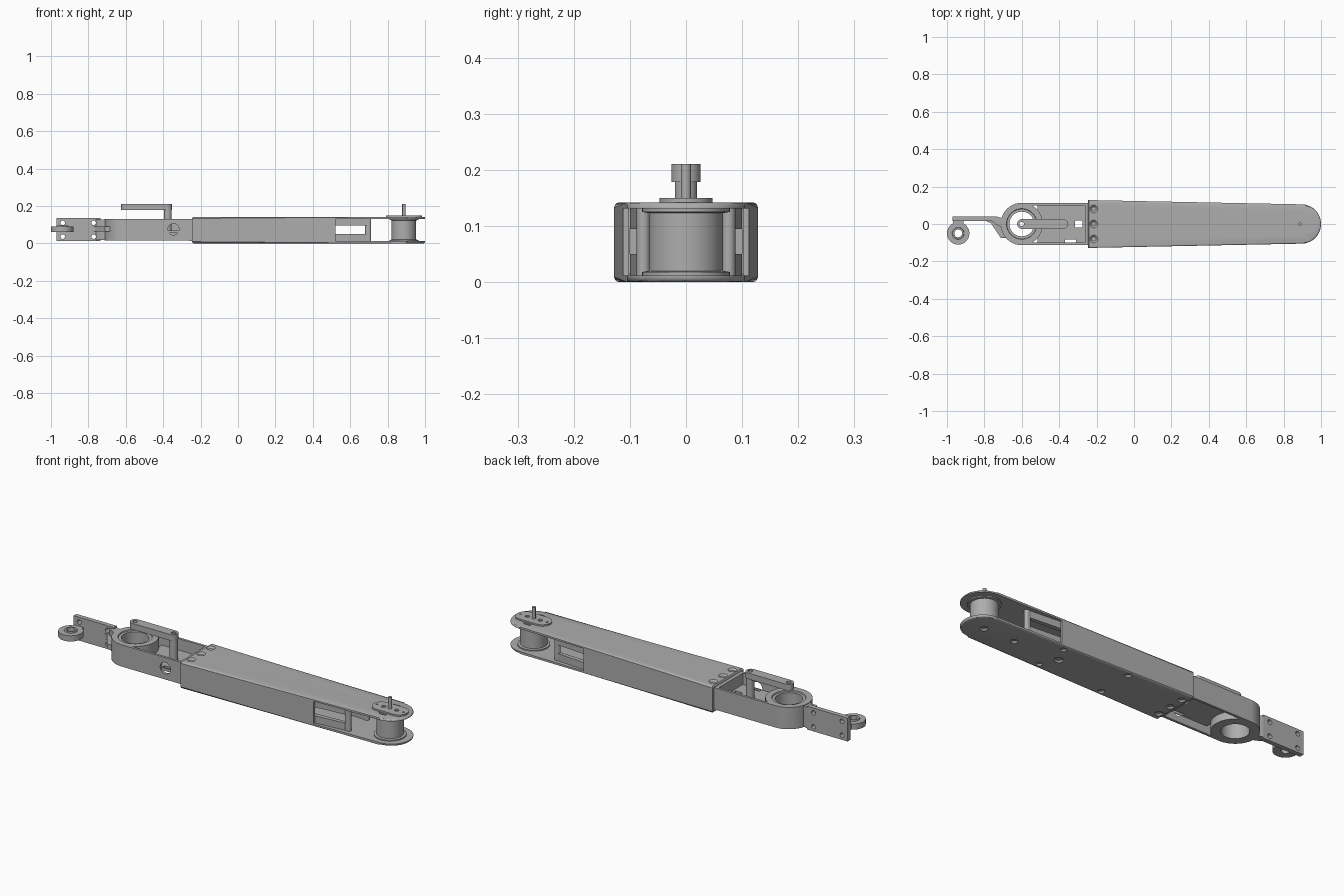
import bpy, bmesh, math
from math import cos, sin, pi, radians

if "Cube" in bpy.data.objects:
    bpy.data.objects.remove(bpy.data.objects["Cube"])

metal = bpy.data.materials.new("plain_grey_metal")
GREY = (0.42, 0.42, 0.42, 1)
metal.diffuse_color = GREY
metal.use_nodes = True
metal.node_tree.nodes["Principled BSDF"].inputs["Base Color"].default_value = GREY


def finish(name, bm):
    bmesh.ops.recalc_face_normals(bm, faces=bm.faces)
    me = bpy.data.meshes.new(name)
    bm.to_mesh(me)
    bm.free()
    me.materials.append(metal)
    ob = bpy.data.objects.new(name, me)
    bpy.context.collection.objects.link(ob)
    return ob


def prism(name, pts, z0, z1, rim=0):
    """Plan outline extruded upward, with optionally rounded rims."""
    bm = bmesh.new()
    base = bm.faces.new([bm.verts.new((x, y, z0)) for x, y in pts])
    ext = bmesh.ops.extrude_face_region(bm, geom=[base])
    for v in ext["geom"]:
        if isinstance(v, bmesh.types.BMVert):
            v.co.z = z1
    if rim:
        edges = [e for e in bm.edges if abs(e.verts[0].co.z - e.verts[1].co.z) < 1e-6]
        bmesh.ops.bevel(bm, geom=edges, offset=rim, segments=3, profile=0.5, affect='EDGES')
    return finish(name, bm)


def box(name, x0, x1, y0, y1, z0, z1):
    return prism(name, [(x0, y0), (x1, y0), (x1, y1), (x0, y1)], z0, z1)


def arc(cx, cy, r, a0, a1, n=24):
    return [(cx + r * cos(radians(a0 + (a1 - a0) * i / n)),
             cy + r * sin(radians(a0 + (a1 - a0) * i / n))) for i in range(n + 1)]


def capsule(x0, x1, y, r):
    return arc(x1, y, r, -90, 90) + arc(x0, y, r, 90, 270)


def disc(name, x, y, r, z0, z1):
    return prism(name, arc(x, y, r, 0, 352.5, 47), z0, z1)


def lathe(name, x, y, profile, n=48):
    """Closed (radius, z) profile turned about a vertical axis."""
    bm = bmesh.new()
    rings = [[bm.verts.new((x + r * cos(2 * pi * i / n), y + r * sin(2 * pi * i / n), z))
              for r, z in profile] for i in range(n)]
    m = len(profile)
    for i in range(n):
        a, b = rings[i], rings[(i + 1) % n]
        for j in range(m):
            k = (j + 1) % m
            bm.faces.new((a[j], b[j], b[k], a[k]))
    return finish(name, bm)


def cone(x, y, r0, r1, z0, z1):
    bm = bmesh.new()
    bmesh.ops.create_cone(bm, cap_ends=True, segments=24, radius1=r0, radius2=r1, depth=z1 - z0)
    bmesh.ops.translate(bm, verts=bm.verts, vec=(x, y, (z0 + z1) / 2))
    return finish("cutter", bm)


def hole_y(x, z, r, y0, y1):
    """Cutter lying along the y axis."""
    ob = disc("cutter", 0, 0, r, y0, y1)
    for v in ob.data.vertices:
        a, b, c = v.co
        v.co = (x + a, c, z + b)
    ob.data.flip_normals()
    return ob


def cut(ob, *cutters):
    for c in cutters:
        c.hide_render = True
        m = ob.modifiers.new("cut", 'BOOLEAN')
        m.object, m.operation, m.solver = c, 'DIFFERENCE', 'EXACT'
        bpy.context.view_layer.objects.active = ob
        bpy.ops.object.modifier_apply(modifier=m.name)
        bpy.data.objects.remove(c)


# Tapered hollow sleeve with open forked end
TIP, R = 0.895, 0.105
sleeve = prism("sleeve", [(-0.245, -0.128)] + arc(TIP, 0, R, -90, 90, 32) + [(-0.245, 0.128)],
               0, 0.142, 0.009)
cut(sleeve,
    prism("cutter", [(-0.3, -0.117), (0.6, -0.1), (0.6, 0.1), (-0.3, 0.117)], 0.012, 0.131),
    box("cutter", 0.52, 1.1, -0.2, 0.2, 0.012, 0.131))
for y in (-0.08, 0, 0.08):
    cut(sleeve, cone(-0.215, y, 0.012, 0.022, 0.134, 0.1425),
        cone(-0.215, y, 0.02, 0.012, -0.0005, 0.008))
for x, y, r in ((0.115, 0.095, 0.018), (0.115, -0.095, 0.018), (0.445, 0, 0.024),
                (0.49, 0.085, 0.016), (0.49, -0.085, 0.016), (0.71, 0, 0.018), (0.89, 0, 0.02)):
    cut(sleeve, cone(x, y, r, r * 0.6, -0.0005, 0.008))

# Raised end pad with slots and small holes
pad = prism("end_pad", capsule(0.838, 0.938, 0, 0.047), 0.14, 0.15)
for x in (0.85, 0.925):
    cut(pad, disc("cutter", x, 0, 0.011, 0.143, 0.16))
for y in (-0.058, 0.058):
    cut(sleeve, prism("cutter", capsule(0.87, 0.9, y, 0.006), 0.135, 0.15))
for x in (0.81, 0.965):
    cut(pad, disc("cutter", x, 0, 0.005, 0.143, 0.16))

# Drum with flanges and its pin
lathe("drum", 0.887, 0, [(0.01, 0.011), (0.078, 0.011), (0.078, 0.018), (0.066, 0.02),
                         (0.066, 0.123), (0.078, 0.125), (0.078, 0.132), (0.01, 0.132)])
disc("drum_pin", 0.887, 0, 0.009, 0.008, 0.21)

# Converging struts and end posts between the fork plates
for s, side in ((-1, "right"), (1, "left")):
    for z0, z1, level in ((0.012, 0.05, "lower"), (0.095, 0.131, "upper")):
        prism(f"{level}_strut_{side}", [(0.42, s * 0.1), (0.52, s * 0.1), (0.7, s * 0.085),
                                       (0.7, s * 0.066), (0.42, s * 0.082)], z0, z1)
    prism(f"strut_post_{side}", capsule(0.692, 0.7, s * 0.076, 0.012), 0.01, 0.132)

# Yoke: bearing ring, side walls, end wall and web
lathe("bearing_ring", -0.6, 0, [(0.066, 0.015), (0.113, 0.015), (0.113, 0.13), (0.082, 0.13),
                                (0.08, 0.124), (0.066, 0.124)], 64)
for s, side in ((-1, "right"), (1, "left")):
    wall = box(f"yoke_wall_{side}", -0.6, -0.1, min(s * 0.1, s * 0.113), max(s * 0.1, s * 0.113),
               0.015, 0.13)
    if s < 0:
        cut(wall, hole_y(-0.345, 0.075, 0.03, -0.13, -0.08))
box("yoke_end_wall", -0.262, -0.235, -0.112, 0.112, 0.013, 0.13)
web = box("yoke_web", -0.515, -0.25, -0.105, 0.105, 0.055, 0.07)
cut(web, box("cutter", -0.37, -0.31, -0.1, -0.083, 0, 0.1),
    box("cutter", -0.315, -0.275, -0.02, 0.02, 0, 0.1))

# Raised crank link on its post
disc("link_post", -0.375, 0, 0.02, 0.06, 0.2)
link = prism("crank_link", capsule(-0.599, -0.379, 0, 0.026), 0.178, 0.21)
cut(link, disc("cutter", -0.6, 0, 0.012, 0.1, 0.3),
    disc("cutter", -0.375, 0, 0.012, 0.203, 0.3))

# Mounting plate, neck and gusset
plate = box("mounting_plate", -0.97, -0.735, 0.016, 0.04, 0.012, 0.135)
for x in (-0.937, -0.772):
    for z in (0.036, 0.11):
        cut(plate, hole_y(x, z, 0.012, -0.1, 0.1))
prism("neck", [(-0.76, 0.016), (-0.735, -0.005), (-0.7, -0.02), (-0.68, 0.02), (-0.7, 0.03),
               (-0.735, 0.04), (-0.76, 0.04)], 0.018, 0.127)
prism("neck_gusset", [(-0.8, 0.02), (-0.765, 0.004), (-0.712, -0.075), (-0.68, -0.075),
                      (-0.69, 0.02)], 0.063, 0.09)

# Roller eye and its arm
lathe("roller_eye", -0.94, -0.05, [(0.021, 0.06), (0.06, 0.06), (0.06, 0.09), (0.032, 0.09),
                                   (0.03, 0.096), (0.021, 0.096)])
box("roller_arm", -0.968, -0.912, -0.01, 0.02, 0.062, 0.088)

# Smooth curved faces, keep hard edges
bpy.ops.object.select_all(action='DESELECT')
for ob in bpy.context.scene.objects:
    if ob.type == 'MESH':
        ob.select_set(True)
        bpy.context.view_layer.objects.active = ob
bpy.ops.object.shade_smooth_by_angle(angle=radians(30))
